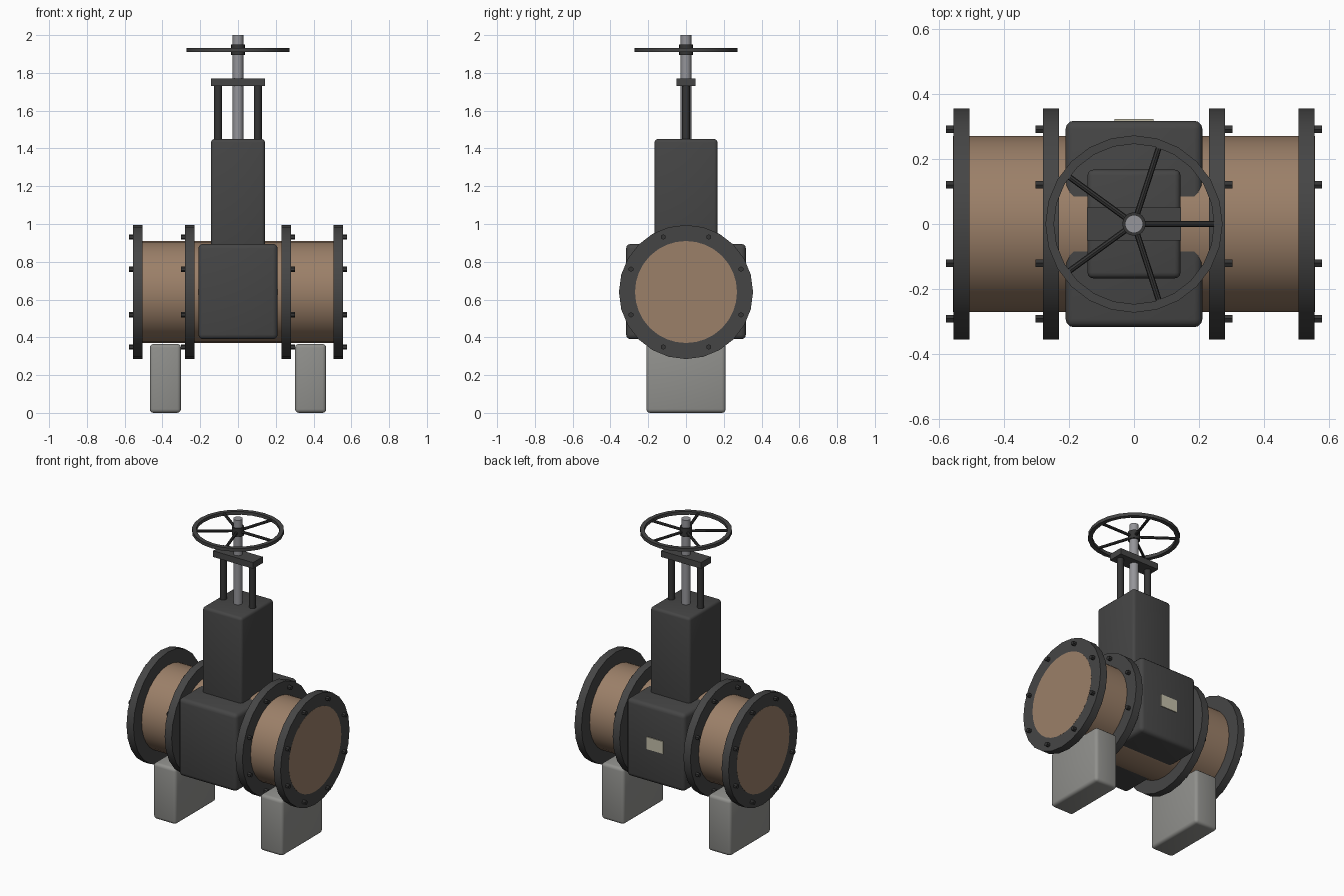
import bpy, bmesh
from math import pi, cos, sin
from mathutils import Matrix, Vector

if "Cube" in bpy.data.objects:
    bpy.data.objects.remove(bpy.data.objects["Cube"])

AXIS_Z = 0.64  # height of the pipe centreline


def material(name, rgb):
    m = bpy.data.materials.new(name)
    m.diffuse_color = (*rgb, 1)
    m.use_nodes = True
    m.node_tree.nodes["Principled BSDF"].inputs["Base Color"].default_value = m.diffuse_color
    return m


IRON = material("dark_iron", (0.06, 0.06, 0.06))
BLACK = material("black_steel", (0.035, 0.035, 0.035))
BRONZE = material("bronze_brown", (0.33, 0.215, 0.14))
STEEL = material("bright_steel", (0.3, 0.3, 0.32))
CONCRETE = material("concrete", (0.28, 0.28, 0.265))
TAG = material("tag", (0.55, 0.52, 0.4))


def finish(name, bm, mat, smooth=True):
    me = bpy.data.meshes.new(name)
    bmesh.ops.recalc_face_normals(bm, faces=bm.faces)
    bm.to_mesh(me)
    bm.free()
    ob = bpy.data.objects.new(name, me)
    bpy.context.collection.objects.link(ob)
    me.materials.append(mat)
    if smooth:
        bpy.ops.object.select_all(action='DESELECT')
        ob.select_set(True)
        bpy.context.view_layer.objects.active = ob
        bpy.ops.object.shade_smooth_by_angle(angle=0.6)
    return ob


def box(name, lo, hi, mat, bevel=0.0):
    lo, hi = Vector(lo), Vector(hi)
    bm = bmesh.new()
    bmesh.ops.create_cube(bm, size=1, matrix=Matrix.Translation((lo + hi) / 2)
                          @ Matrix.Diagonal((*(hi - lo), 1)))
    if bevel:
        bmesh.ops.bevel(bm, geom=bm.edges[:], offset=bevel, segments=3,
                        profile=0.5, affect='EDGES')
    return finish(name, bm, mat)


def add_rod(bm, a, b, r, sides):
    a, b = Vector(a), Vector(b)
    rot = (b - a).to_track_quat('Z', 'Y').to_matrix().to_4x4()
    bmesh.ops.create_cone(bm, cap_ends=True, segments=sides, radius1=r, radius2=r,
                          depth=(b - a).length,
                          matrix=Matrix.Translation((a + b) / 2) @ rot)


def rod(name, a, b, r, sides, mat):
    bm = bmesh.new()
    add_rod(bm, a, b, r, sides)
    return finish(name, bm, mat)


# Pipe run, with ends just proud of the outer flanges
rod("pipe", (-0.5555, 0, AXIS_Z), (0.5555, 0, AXIS_Z), 0.27, 32, BRONZE)

# Flanges with eight bolts on their outward side, and pedestals
for side, s in (("left", -1), ("right", 1)):
    for place, x in (("inner", 0.23), ("outer", 0.505)):
        rod(f"{side}_{place}_flange", (s * x, 0, AXIS_Z), (s * (x + 0.05), 0, AXIS_Z),
            0.355, 24, IRON)
        bm = bmesh.new()
        for i in range(8):
            a = (i + 0.5) * pi / 4
            y, z = 0.315 * cos(a), AXIS_Z + 0.315 * sin(a)
            add_rod(bm, (s * (x + 0.03), y, z), (s * (x + 0.072), y, z), 0.014, 6)
        finish(f"{side}_{place}_bolts", bm, BLACK, False)
    x0, x1 = sorted((s * 0.302, s * 0.467))
    box(f"{side}_pedestal", (x0, -0.21, 0), (x1, 0.21, 0.365), CONCRETE, 0.02)

# Valve body, bonnet and tag plate
box("valve_body", (-0.21, -0.317, 0.39), (0.21, 0.317, 0.895), IRON, 0.025)
box("bonnet", (-0.143, -0.167, 0.8), (0.143, 0.167, 1.45), IRON, 0.018)
box("tag_plate", (-0.06, 0.31, 0.605), (0.06, 0.322, 0.685), TAG)

# Yoke
for side, s in (("left", -1), ("right", 1)):
    rod(f"{side}_yoke_post", (s * 0.105, 0, 1.43), (s * 0.105, 0, 1.74), 0.021, 12, BLACK)
box("yoke_bar", (-0.144, -0.05, 1.73), (0.144, 0.05, 1.77), IRON)

# Stem and handwheel
rod("stem", (0, 0, 1.4), (0, 0, 2.0), 0.028, 16, STEEL)
rod("handwheel_hub", (0, 0, 1.895), (0, 0, 1.95), 0.036, 16, BLACK)

bm = bmesh.new()
N = 24
profile = ((0.246, 1.91), (0.272, 1.91), (0.272, 1.931), (0.246, 1.931))
rings = [[bm.verts.new((r * cos(i * 2 * pi / N), r * sin(i * 2 * pi / N), z))
          for r, z in profile] for i in range(N)]
for i in range(N):
    p, q = rings[i], rings[(i + 1) % N]
    for j in range(4):
        k = (j + 1) % 4
        bm.faces.new((p[j], q[j], q[k], p[k]))
finish("handwheel_rim", bm, IRON)

bm = bmesh.new()
for i in range(5):
    a = i * 2 * pi / 5
    add_rod(bm, (0.02 * cos(a), 0.02 * sin(a), 1.92),
            (0.25 * cos(a), 0.25 * sin(a), 1.92), 0.009, 8)
finish("handwheel_spokes", bm, BLACK)
